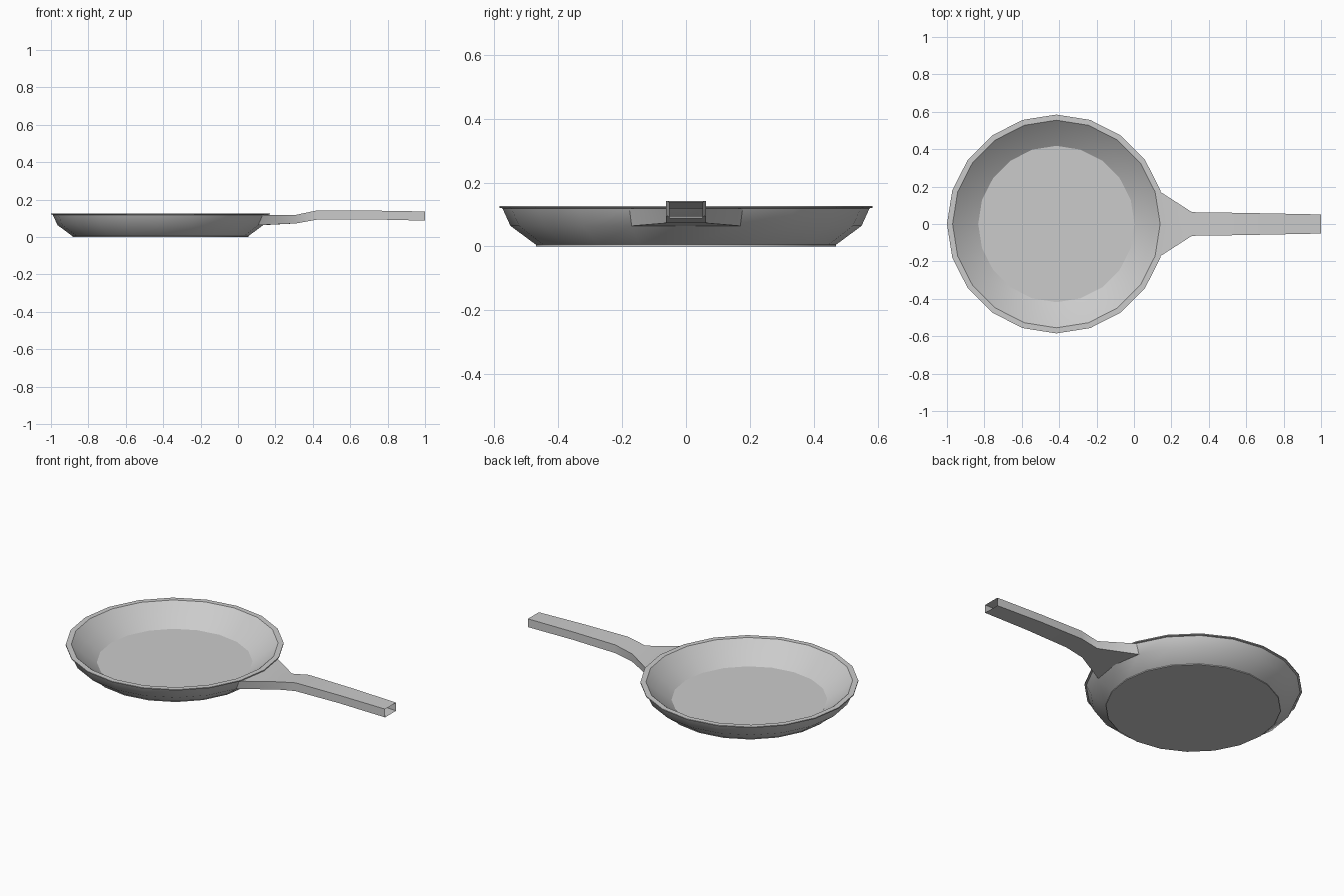
import bpy, bmesh
from math import cos, sin, tau, radians

if "Cube" in bpy.data.objects:
    bpy.data.objects.remove(bpy.data.objects["Cube"])

SIDES, CX = 20, -0.415

# pan profile (radius, height) from the underside, over the rim, to the floor
PROFILE = [(0.47, 0), (0.47, 0.005), (0.55, 0.064), (0.575, 0.119), (0.585, 0.121),
           (0.585, 0.127), (0.555, 0.127), (0.493, 0.072), (0.418, 0.02)]
ROOT_BAND = 2               # wall band the handle grows out of

# handle sections: x, half width, bottom z, top z
HANDLE = [(0.31, 0.063, 0.073, 0.119), (0.42, 0.062, 0.093, 0.142),
          (0.70, 0.057, 0.095, 0.142), (1.0, 0.051, 0.088, 0.137)]

bm = bmesh.new()

# pan body: turned rings, leaving out the two faces where the handle joins
rings = [[bm.verts.new((CX + r * cos(tau * i / SIDES), r * sin(tau * i / SIDES), z))
          for i in range(SIDES)] for r, z in PROFILE]
for b, (lo, hi) in enumerate(zip(rings, rings[1:])):
    for i in range(SIDES):
        if b == ROOT_BAND and i in (0, SIDES - 1):
            continue
        j = (i + 1) % SIDES
        bm.faces.new((lo[i], lo[j], hi[j], hi[i]))
bm.faces.new(rings[0][::-1])    # underside
bm.faces.new(rings[-1])         # cooking floor

# handle: hollow sleeve extruded from the wall opening, open at the far end
low, high = rings[ROOT_BAND], rings[ROOT_BAND + 1]
loop = [low[-1], low[0], low[1], high[1], high[0], high[-1]]
for x, w, z0, z1 in HANDLE:
    new = [bm.verts.new((x, y, z)) for y, z in
           ((-w, z0), (0, z0), (w, z0), (w, z1), (0, z1), (-w, z1))]
    for k in range(6):
        n = (k + 1) % 6
        bm.faces.new((loop[k], loop[n], new[n], new[k]))
    loop = new

bmesh.ops.recalc_face_normals(bm, faces=bm.faces)
bm.normal_update()
if min(bm.faces, key=lambda f: f.calc_center_median().z).normal.z > 0:
    bmesh.ops.reverse_faces(bm, faces=bm.faces)

mesh = bpy.data.meshes.new("frying_pan")
bm.to_mesh(mesh)
bm.free()
pan = bpy.data.objects.new("frying_pan", mesh)
bpy.context.collection.objects.link(pan)

# smooth walls with crisp rim, base and handle edges
bpy.context.view_layer.objects.active = pan
pan.select_set(True)
bpy.ops.object.shade_smooth_by_angle(angle=radians(32))
